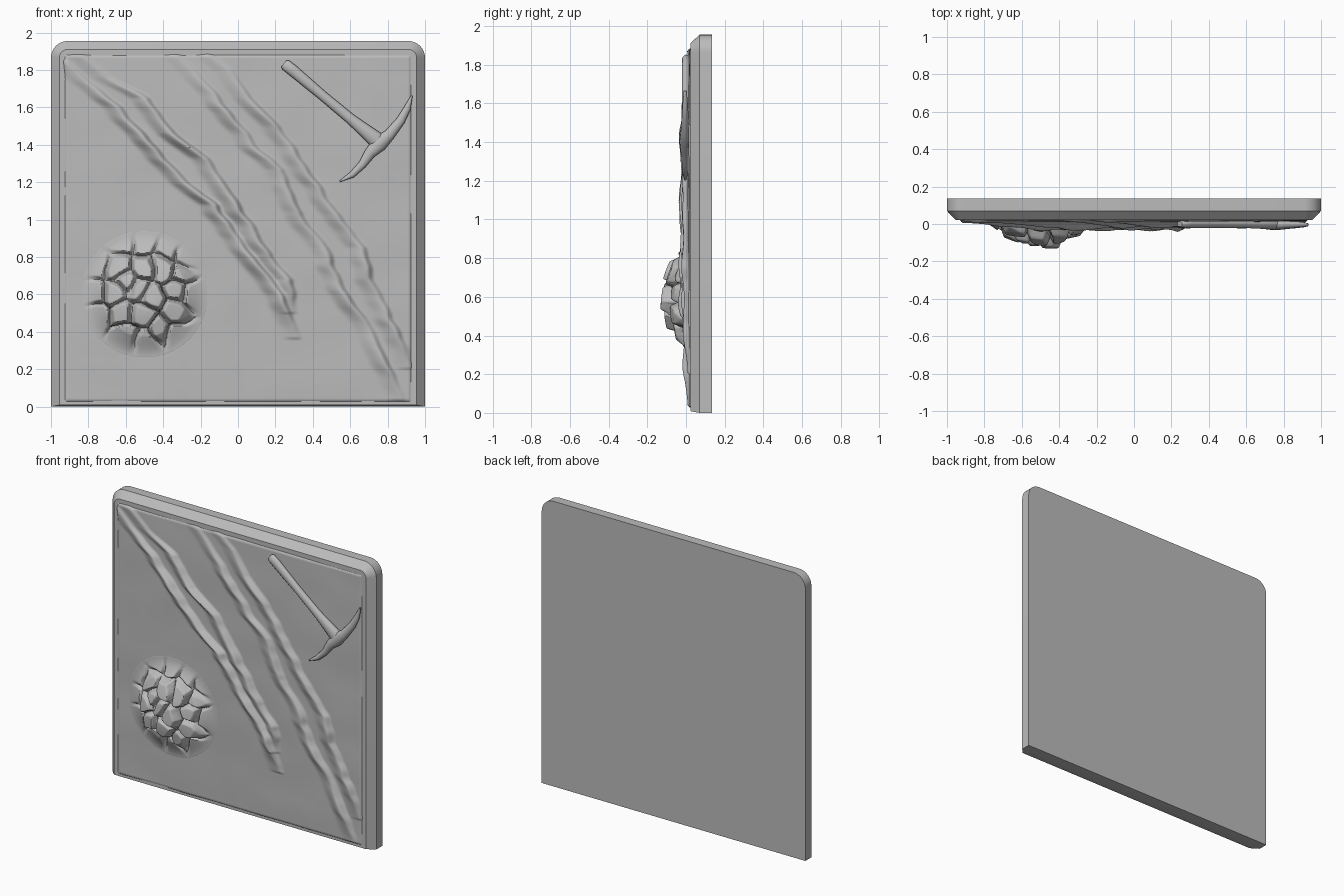
import bpy, bmesh, math
from mathutils import Vector, noise

cube = bpy.data.objects.get("Cube")
if cube:
    bpy.data.objects.remove(cube, do_unlink=True)

stone = bpy.data.materials.new("stone grey")
stone.use_nodes = True
GREY = (0.5, 0.5, 0.5, 1)
stone.diffuse_color = GREY
stone.node_tree.nodes["Principled BSDF"].inputs["Base Color"].default_value = GREY


def finish(bm, name, angle):
    bmesh.ops.recalc_face_normals(bm, faces=bm.faces)
    mesh = bpy.data.meshes.new(name)
    bm.to_mesh(mesh)
    bm.free()
    mesh.materials.append(stone)
    obj = bpy.data.objects.new(name, mesh)
    bpy.context.collection.objects.link(obj)
    bpy.ops.object.select_all(action="DESELECT")
    obj.select_set(True)
    bpy.context.view_layer.objects.active = obj
    bpy.ops.object.shade_smooth_by_angle(angle=math.radians(angle))
    return obj


def smooth(a, b, t):
    t = min(1, max(0, (t - a) / (b - a)))
    return t * t * (3 - 2 * t)


# Slab: square foot, rounded top corners, chamfered front rim
def slab_ring(bm, y, inset):
    half, top, r = 1 - inset, 1.955 - inset, 0.09 - inset
    pts = [(-half, inset * 0.2), (half, inset * 0.2)]
    for sx, start in ((1, 0), (-1, 90)):
        for k in range(9):
            a = math.radians(start + k * 90 / 8)
            pts.append((sx * (half - r) + r * math.cos(a), top - r + r * math.sin(a)))
    return [bm.verts.new((x, y, z)) for x, z in pts]


def bridge(bm, rings):
    for a, b in zip(rings, rings[1:]):
        for i in range(len(a)):
            j = (i + 1) % len(a)
            bm.faces.new((a[i], a[j], b[j], b[i]))
    bm.faces.new(rings[0])
    bm.faces.new(rings[-1])


bm = bmesh.new()
bridge(bm, [slab_ring(bm, 0.135, 0), slab_ring(bm, 0.07, 0), slab_ring(bm, 0.022, 0.045)])
finish(bm, "slab", 30)

# Ridge crests as (x, z) from top to bottom, with their height
RIDGES = [
    (0.045, [(-.95, 1.86), (-.65, 1.6), (-.4, 1.32), (-.28, 1.19), (-.13, 1.08),
             (0, .88), (.15, .7), (.22, .6), (.32, .36)]),
    (0.04, [(-.84, 1.88), (-.7, 1.76), (-.5, 1.65), (-.36, 1.46), (-.18, 1.33),
            (-.06, 1.15), (.06, .97), (.16, .8), (.27, .68), (.29, .5)]),
    (0.032, [(-.35, 1.9), (-.2, 1.75), (-.08, 1.6), (.1, 1.37), (.22, 1.27), (.32, 1.02),
             (.46, .85), (.55, .62), (.68, .45), (.79, .22), (.88, .03)]),
    (0.032, [(-.18, 1.9), (-.05, 1.8), (.05, 1.65), (.2, 1.5), (.33, 1.31), (.5, 1.05),
             (.66, .85), (.7, .68), (.83, .43), (.92, .2)]),
]


def crest_x(path, z):
    for (x0, z0), (x1, z1) in zip(path, path[1:]):
        if z1 <= z <= z0:
            return x0 + (x1 - x0) * (z0 - z) / (z0 - z1)
    return None


def ground_height(x, z):
    h = 0.003 + 0.012 * math.sin(math.pi * z / 1.955) * math.cos(x * 1.5)
    h += 0.004 * noise.noise(Vector((x * 4, 3, z * 4)))
    for i, (tall, path) in enumerate(RIDGES):
        cx = crest_x(path, z)
        if cx is None:
            continue
        cx += 0.014 * noise.noise(Vector((i * 7, 0, z * 14)))
        d = (x - cx) * 0.8
        if abs(d) > 0.1:
            continue
        # gentle on the left, steep on the right
        shape = 1 - smooth(0, 0.075, -d) if d < 0 else 1 - smooth(0, 0.028, d)
        ends = smooth(0, 0.35, path[0][1] - z) * smooth(0, 0.2, z - path[-1][1])
        vary = 0.85 + 0.5 * noise.noise(Vector((i * 5, 2, z * 6)))
        h += tall * shape * (0.25 + 0.75 * ends) * vary
    # sink the border into the slab
    edge = min(0.94 - abs(x), z - 0.012, 1.895 - z)
    return h - 0.02 * (1 - smooth(0, 0.025, edge))


# Boulder centres
BOULDERS = [(-.62, .88), (-.5, .87), (-.37, .84), (-.27, .8), (-.75, .75), (-.64, .74),
            (-.5, .74), (-.41, .74), (-.3, .71), (-.77, .61), (-.66, .6), (-.59, .66),
            (-.53, .63), (-.46, .59), (-.33, .63), (-.24, .6), (-.75, .49), (-.62, .5),
            (-.51, .49), (-.34, .5), (-.42, .42), (-.6, .38), (-.49, .35), (-.31, .4)]


def dome(x, z):
    r = math.hypot((x + 0.5) / 0.34, (z - 0.6) / 0.34)
    return 0.115 * (1 - smooth(0.15, 1, r))


def boulder_height(x, z):
    wx = x + 0.02 * noise.noise(Vector((x * 9, 1, z * 9)))
    wz = z + 0.02 * noise.noise(Vector((x * 9, 8, z * 9)))
    near = sorted((math.hypot(wx - bx, wz - bz), bx, bz) for bx, bz in BOULDERS)[:2]
    d1, bx, bz = near[0]
    gap = near[1][0] - d1
    here = dome(x, z)
    amount = min(1, here / 0.04)
    # each boulder is a bulging, slightly tilted facet split by cracks
    lift = 0.018 * noise.noise(Vector((bx * 31, 4, bz * 31)))
    tilt = 0.25 * (bz - z) + 0.15 * (x - bx)
    h = 0.55 * here + 0.45 * dome(bx, bz) * amount + amount * (lift + tilt * 0.5)
    crack = 1 - smooth(0, 0.035, gap)
    return ground_height(x, z) + h + amount * (0.015 - 0.04 * crack) - 0.004 * (here <= 0)


# Relief sheet raised from the slab face
def relief(name, x0, x1, z0, z1, step, height, angle):
    nx, nz = round((x1 - x0) / step), round((z1 - z0) / step)
    bm = bmesh.new()
    rows = []
    for j in range(nz + 1):
        z = z0 + (z1 - z0) * j / nz
        row = []
        for i in range(nx + 1):
            x = x0 + (x1 - x0) * i / nx
            row.append(bm.verts.new((x, 0.02 - height(x, z), z)))
        rows.append(row)
    for a, b in zip(rows, rows[1:]):
        for i in range(nx):
            bm.faces.new((a[i], a[i + 1], b[i + 1], b[i]))
    # point the sheet towards the front
    obj = finish(bm, name, angle)
    if obj.data.polygons[0].normal.y > 0:
        obj.data.flip_normals()


relief("rocky_ground", -0.94, 0.94, 0.012, 1.895, 0.0085, ground_height, 60)
relief("boulder_pile", -0.86, -0.15, 0.25, 0.96, 0.005, boulder_height, 50)


# Pickaxe parts: tapered tubes through (x, z, half width, half depth)
def tube(name, y, stations, sides=14):
    bm = bmesh.new()
    rings = []
    for i, (x, z, w, d) in enumerate(stations):
        a = stations[max(i - 1, 0)]
        b = stations[min(i + 1, len(stations) - 1)]
        across = Vector((b[1] - a[1], 0, a[0] - b[0])).normalized()
        ring = []
        for k in range(sides):
            t = math.tau * k / sides
            p = Vector((x, y, z)) + across * w * math.cos(t)
            p.y += d * math.sin(t)
            ring.append(bm.verts.new(p))
        rings.append(ring)
    bridge(bm, rings)
    finish(bm, name, 45)


tube("pickaxe_handle", 0.0, [
    (.245, 1.835, .022, .014), (.255, 1.827, .03, .02), (.29, 1.8, .031, .022),
    (.45, 1.665, .026, .021), (.6, 1.54, .028, .022), (.68, 1.475, .036, .026),
    (.74, 1.425, .045, .03), (.78, 1.395, .035, .024)])
tube("pickaxe_head", -0.004, [
    (.93, 1.665, .004, .008), (.905, 1.595, .019, .014), (.87, 1.53, .024, .018),
    (.81, 1.455, .03, .024), (.755, 1.405, .042, .03), (.705, 1.355, .03, .024),
    (.665, 1.295, .022, .018), (.61, 1.24, .017, .014), (.545, 1.205, .004, .006)])
